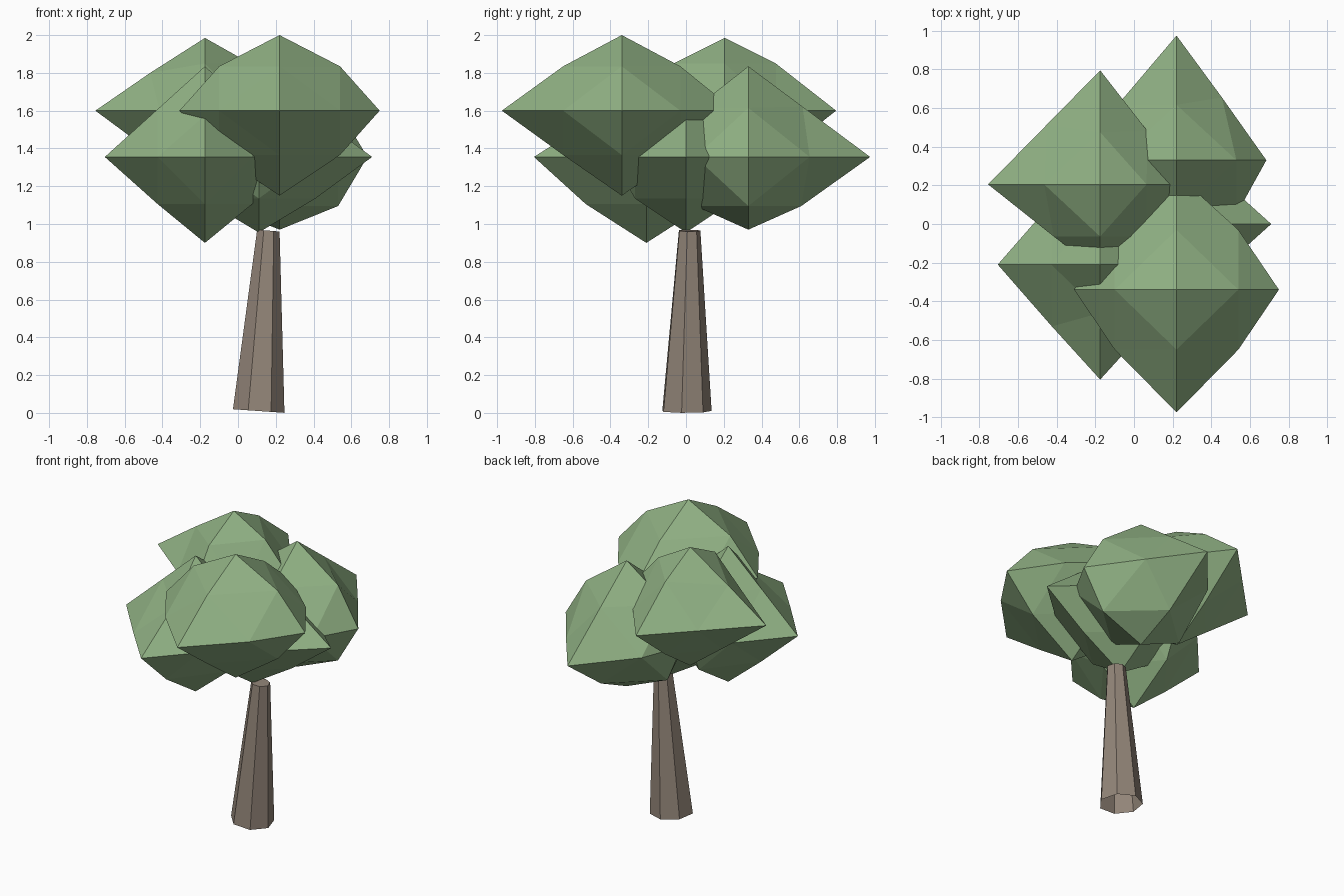
import bpy, bmesh, math
from itertools import product

if "Cube" in bpy.data.objects:
    bpy.data.objects.remove(bpy.data.objects["Cube"])


def material(name, color):
    m = bpy.data.materials.new(name)
    m.diffuse_color = (*color, 1)
    m.use_nodes = True
    m.node_tree.nodes["Principled BSDF"].inputs["Base Color"].default_value = m.diffuse_color
    return m


def finish(bm, name, mat):
    bmesh.ops.remove_doubles(bm, verts=bm.verts, dist=0.0005)
    bmesh.ops.recalc_face_normals(bm, faces=bm.faces)
    me = bpy.data.meshes.new(name)
    bm.to_mesh(me)
    bm.free()
    me.materials.append(mat)
    ob = bpy.data.objects.new(name, me)
    bpy.context.collection.objects.link(ob)


bark = material("bark", (0.29, 0.235, 0.19))
leaf = material("leaf", (0.28, 0.44, 0.23))


def leaf_clump(name, center, neg, pos, mid, special={}):
    """Octahedron subdivided once: six stretched tips, rounded edge midpoints.
    special: sign pattern of an edge -> own midpoint offsets."""
    def tip(axis, s):
        p = [0, 0, 0]
        p[axis] = pos[axis] if s > 0 else -neg[axis]
        return p

    def middle(signs, i, j):
        key = tuple(s if a in (i, j) else 0 for a, s in enumerate(signs))
        if key in special:
            return [s * m for s, m in zip(key, special[key])]
        p, q = tip(i, signs[i]), tip(j, signs[j])
        v = [s * m for s, m in zip(key, mid)]
        k = max(1, 1 / (v[i] / p[i] + v[j] / q[j]))   # never inside the straight edge
        return [c * k for c in v]

    bm = bmesh.new()
    for signs in product((-1, 1), repeat=3):
        x, y, z = (tip(a, signs[a]) for a in range(3))
        xy, yz, xz = middle(signs, 0, 1), middle(signs, 1, 2), middle(signs, 0, 2)
        for tri in ((x, xy, xz), (y, yz, xy), (z, xz, yz), (xy, yz, xz)):
            bm.faces.new([bm.verts.new([c + o for c, o in zip(center, p)]) for p in tri])
    finish(bm, name, leaf)


# Foliage: four outer clumps and one in the middle
leaf_clump("leaves_front_right", (0.22, -0.34, 1.60),
           (0.53, 0.635, 0.45), (0.53, 0.60, 0.40), (0.32, 0.31, 0.235))
leaf_clump("leaves_back_left", (-0.175, 0.205, 1.60),
           (0.58, 0.45, 0.43), (0.46, 0.59, 0.385), (0.24, 0.27, 0.25),
           {(-1, 0, 1): (0.29, 0, 0.2)})
leaf_clump("leaves_front_left", (-0.175, -0.21, 1.355),
           (0.53, 0.595, 0.455), (0.43, 0.43, 0.48), (0.25, 0.32, 0.25),
           {(0, -1, 1): (0, 0.25, 0.22)})
leaf_clump("leaves_back_right", (0.22, 0.33, 1.355),
           (0.42, 0.42, 0.385), (0.465, 0.645, 0.48), (0.31, 0.28, 0.26),
           {(1, 1, 0): (0.235, 0.325, 0)})
leaf_clump("leaves_middle", (0.11, 0.0, 1.355),
           (0.40, 0.40, 0.40), (0.60, 0.36, 0.32), (0.30, 0.27, 0.22))

# Trunk: leaning, tapered, seven sides, open underneath
bm = bmesh.new()
rings = []
for cx, cy, cz, r, tilt in ((0.108, 0.0, 0.01, 0.14, -0.07), (0.16, 0.017, 0.965, 0.061, -0.08)):
    ring = []
    for k in range(7):
        a = math.radians(-61.3) + k * math.tau / 7
        dx = r * math.cos(a)
        ring.append(bm.verts.new((cx + dx, cy + r * math.sin(a) * 0.97, cz + tilt * dx)))
    rings.append(ring)
low, high = rings
for k in range(7):
    n = (k + 1) % 7
    bm.faces.new((low[k], low[n], high[n], high[k]))
bm.faces.new(high)
finish(bm, "trunk", bark)
